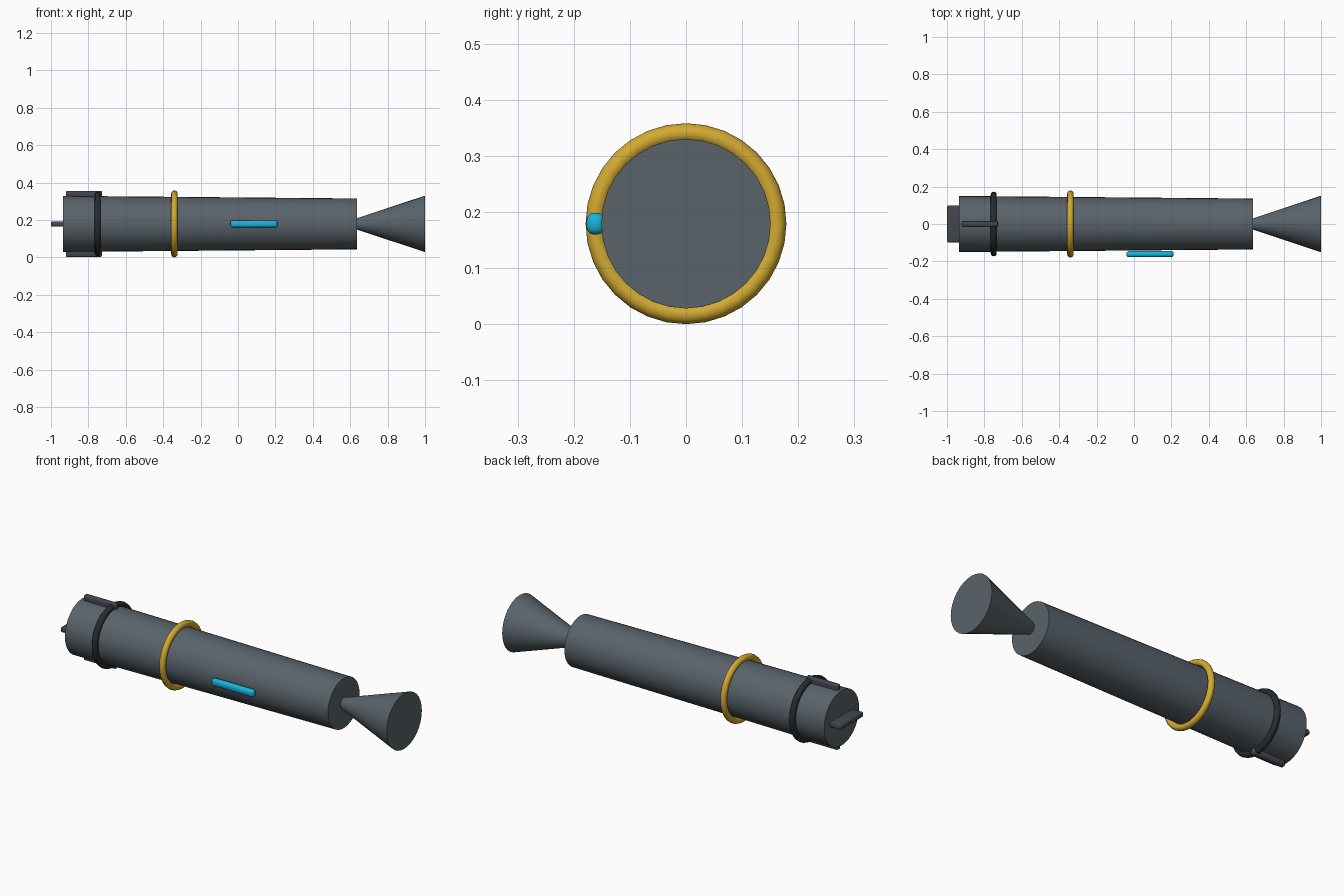
import bpy
from math import pi, radians

if "Cube" in bpy.data.objects:
    bpy.data.objects.remove(bpy.data.objects["Cube"])

CZ = 0.179  # height of the long axis


def material(name, rgb):
    m = bpy.data.materials.new(name)
    m.diffuse_color = (*rgb, 1)
    m.use_nodes = True
    m.node_tree.nodes["Principled BSDF"].inputs["Base Color"].default_value = m.diffuse_color
    return m


HULL = material("hull_grey", (0.10, 0.125, 0.145))
DARK = material("dark_grey", (0.055, 0.062, 0.075))
BLACK = material("black", (0.02, 0.025, 0.03))
GOLD = material("gold", (0.65, 0.40, 0.03))
CYAN = material("cyan", (0.01, 0.45, 0.70))


def finish(name, mat):
    ob = bpy.context.object
    ob.name = name
    ob.data.materials.append(mat)
    bpy.ops.object.shade_smooth_by_angle(angle=radians(35))
    return ob


def taper(name, x0, x1, r0, r1, mat):
    """Cone section along x, radius r0 at x0 and r1 at x1."""
    bpy.ops.mesh.primitive_cone_add(vertices=32, radius1=r0, radius2=r1, depth=x1 - x0,
                                    location=((x0 + x1) / 2, 0, CZ), rotation=(0, pi / 2, 0))
    return finish(name, mat)


def ring(name, x, major, minor, mat):
    bpy.ops.mesh.primitive_torus_add(major_radius=major, minor_radius=minor, major_segments=32,
                                     minor_segments=12, location=(x, 0, CZ), rotation=(0, pi / 2, 0))
    return finish(name, mat)


def rounded_box(name, centre, size, bevel, mat):
    bpy.ops.mesh.primitive_cube_add(size=1, location=centre)
    ob = bpy.context.object
    ob.scale = size
    bpy.ops.object.transform_apply(location=False, rotation=False, scale=True)
    mod = ob.modifiers.new("round", 'BEVEL')
    mod.width, mod.segments = bevel, 3
    bpy.ops.object.modifier_apply(modifier=mod.name)
    return finish(name, mat)


# Main tube and flared nozzle
taper("body", -0.936, 0.636, 0.150, 0.136, HULL)
taper("nozzle", 0.636, 1.0, 0.030, 0.151, HULL)

# Bands around the tube
ring("gold_band", -0.34, 0.162, 0.017, GOLD)
ring("black_band", -0.75, 0.157, 0.016, BLACK)

# Light strip on the front side
rounded_box("light_strip", (0.086, -0.161, CZ), (0.253, 0.033, 0.039), 0.014, CYAN)

# Upper and lower rails, and the tail blade
for side, label in ((1, "upper"), (-1, "lower")):
    rounded_box(label + "_rail", (-0.824, 0, CZ + side * 0.155), (0.193, 0.028, 0.044), 0.008, DARK)
rounded_box("tail_blade", (-0.95, 0, CZ), (0.10, 0.196, 0.028), 0.008, DARK)
